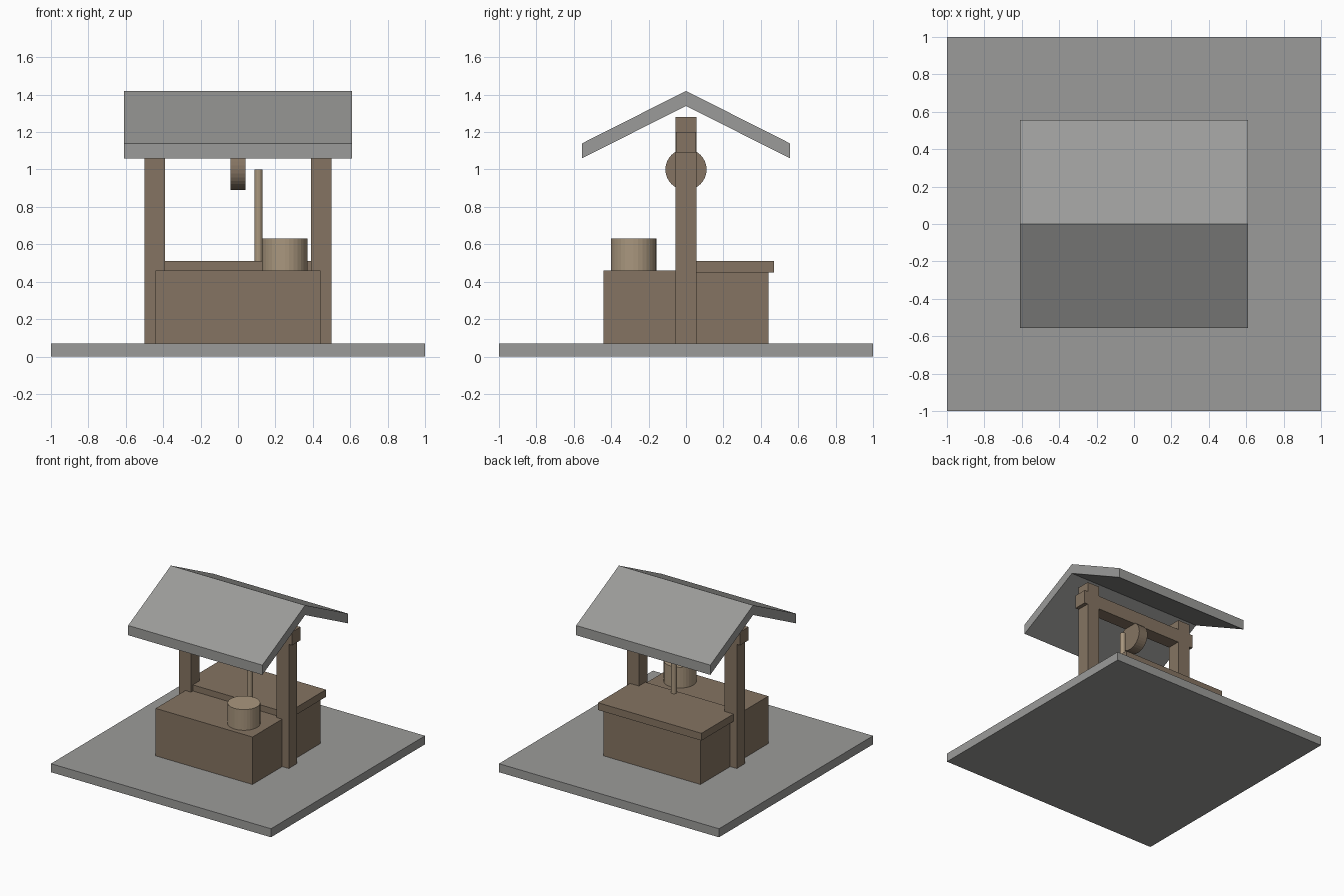
import bpy, math

if "Cube" in bpy.data.objects:
    bpy.data.objects.remove(bpy.data.objects["Cube"])


def material(name, rgb):
    m = bpy.data.materials.new(name)
    m.diffuse_color = (*rgb, 1)
    m.use_nodes = True
    m.node_tree.nodes["Principled BSDF"].inputs["Base Color"].default_value = m.diffuse_color
    return m


stone = material("grey stone", (0.33, 0.33, 0.32))
wood = material("brown wood", (0.235, 0.175, 0.122))
pale = material("pale wood", (0.40, 0.31, 0.21))


def box(name, x, y, z, mat):
    """Box from (min, max) ranges on each axis."""
    bpy.ops.mesh.primitive_cube_add(size=1, location=[(a + b) / 2 for a, b in (x, y, z)])
    ob = bpy.context.object
    ob.name = name
    ob.scale = [b - a for a, b in (x, y, z)]
    bpy.ops.object.transform_apply(location=False, rotation=False, scale=True)
    ob.data.materials.append(mat)
    return ob


def cylinder(name, radius, depth, loc, mat, rot=(0, 0, 0), sides=32):
    bpy.ops.mesh.primitive_cylinder_add(vertices=sides, radius=radius, depth=depth,
                                        location=loc, rotation=rot)
    ob = bpy.context.object
    ob.name = name
    ob.data.materials.append(mat)
    return ob


# Paved slab and well body
box("ground_slab", (-1, 1), (-1, 1), (0, 0.07), stone)
box("well_body", (-0.44, 0.44), (-0.44, 0.44), (0.07, 0.46), wood)
box("half_lid", (-0.47, 0.47), (-0.03, 0.47), (0.45, 0.51), wood)

# Posts and the crossbeam that pokes out past them
for side, name in ((-1, "left_post"), (1, "right_post")):
    box(name, sorted((side * 0.39, side * 0.5)), (-0.055, 0.055), (0.07, 1.28), wood)
box("crossbeam", (-0.53, 0.53), (-0.054, 0.054), (1.09, 1.2), wood)

# Pulley, rope and bucket
cylinder("pulley", 0.11, 0.08, (0, 0, 1.0), wood, (0, math.pi / 2, 0))
cylinder("rope", 0.022, 0.53, (0.11, 0, 0.735), pale, sides=16)
cylinder("bucket", 0.122, 0.17, (0.25, -0.28, 0.545), pale)

# Gable roof: a bent strip profile extruded along x
profile = [(-0.555, 1.06), (0, 1.34), (0.555, 1.06), (0.555, 1.14), (0, 1.42), (-0.555, 1.14)]
n = len(profile)
verts = [(x, y, z) for x in (-0.61, 0.61) for y, z in profile]
faces = [(i, i + n, (i + 1) % n + n, (i + 1) % n) for i in range(n)]
for a, b, c, d in ((0, 1, 4, 5), (1, 2, 3, 4)):
    faces += [(a, b, c, d), (d + n, c + n, b + n, a + n)]
mesh = bpy.data.meshes.new("roof")
mesh.from_pydata(verts, [], faces)
mesh.materials.append(stone)
roof = bpy.data.objects.new("roof", mesh)
bpy.context.collection.objects.link(roof)

# Consistent outward normals on the roof
bpy.ops.object.select_all(action='DESELECT')
roof.select_set(True)
bpy.context.view_layer.objects.active = roof
bpy.ops.object.mode_set(mode='EDIT')
bpy.ops.mesh.select_all(action='SELECT')
bpy.ops.mesh.normals_make_consistent(inside=False)
bpy.ops.object.mode_set(mode='OBJECT')
